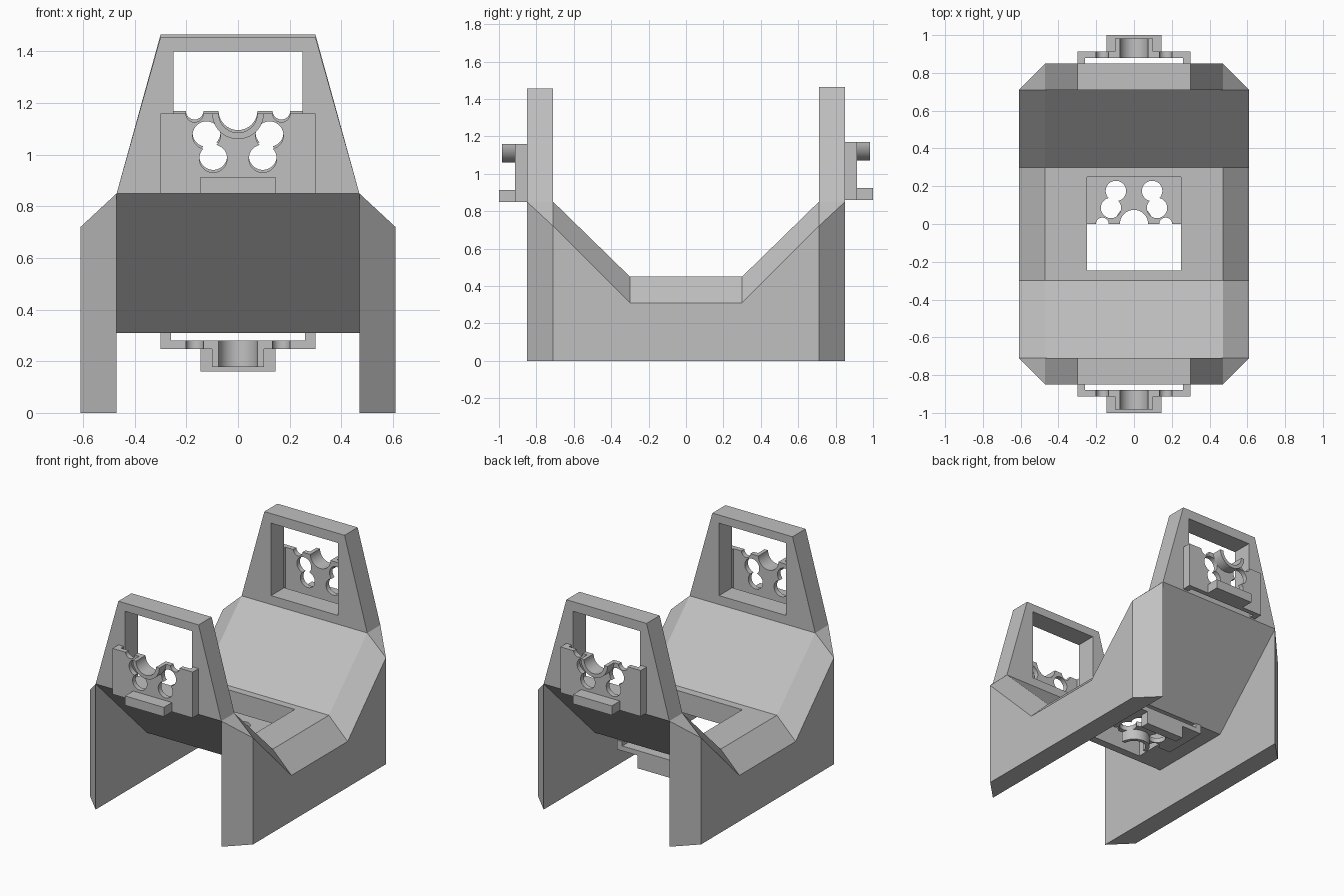
import bpy, bmesh, math
from mathutils import Matrix, Vector

if "Cube" in bpy.data.objects:
    bpy.data.objects.remove(bpy.data.objects["Cube"])

grey = bpy.data.materials.new("plain_grey")
grey.diffuse_color = (0.53, 0.53, 0.53, 1)
grey.use_nodes = True
grey.node_tree.nodes["Principled BSDF"].inputs["Base Color"].default_value = grey.diffuse_color


def finish(ob, mesh_edit=None):
    """Weld, orient and colour a mesh object."""
    bm = bmesh.new()
    bm.from_mesh(ob.data)
    bmesh.ops.remove_doubles(bm, verts=bm.verts, dist=0.0005)
    bmesh.ops.recalc_face_normals(bm, faces=bm.faces)
    bm.to_mesh(ob.data)
    bm.free()
    ob.data.materials.clear()
    ob.data.materials.append(grey)


def new_object(name, bm):
    me = bpy.data.meshes.new(name)
    bm.to_mesh(me)
    bm.free()
    ob = bpy.data.objects.new(name, me)
    bpy.context.collection.objects.link(ob)
    finish(ob)
    return ob


# ---------- cradle: side walls, floor, sloped panels and window towers ----------
XI, XO = 0.47, 0.61      # inner and outer wall faces
YF, YI, YO = 0.30, 0.71, 0.85   # floor edge, tower inside, tower outside
bm = bmesh.new()


def face(*pts):
    bm.faces.new([bm.verts.new(p) for p in pts])


def ring(a, b):
    """Quads between two closed loops of equal length."""
    n = len(a)
    for i in range(n):
        j = (i + 1) % n
        face(a[i], a[j], b[j], b[i])


def rect(x, y0, y1, z):
    return [(-x, y0, z), (x, y0, z), (x, y1, z), (-x, y1, z)]


# floor with square opening
hole_lo, hole_hi = rect(0.25, -0.245, 0.25, 0.31), rect(0.25, -0.245, 0.25, 0.45)
ring(rect(XI, -YF, YF, 0.31), hole_lo)
ring(rect(XI, -YF, YF, 0.45), hole_hi)
ring(hole_lo, hole_hi)

for s, top in ((-1, 1.455), (1, 1.465)):
    # sloped panel, upper and lower skins
    for y0, z0, y1 in ((YF, 0.45, YI), (YF, 0.31, YO)):
        face((-XI, s * y0, z0), (XI, s * y0, z0), (XI, s * y1, 0.85), (-XI, s * y1, 0.85))
    # tapered tower with window
    trap = [(-XI, 0.85), (XI, 0.85), (0.30, top), (-0.30, top)]
    win = [(-0.25, 0.91), (0.25, 0.91), (0.25, 1.40), (-0.25, 1.40)]
    loops = [[(x, s * y, z) for x, z in p] for p in (trap, win) for y in (YI, YO)]
    t_in, t_out, w_in, w_out = loops
    ring(t_in, w_in)
    ring(t_out, w_out)
    ring(w_in, w_out)
    for i in (1, 2, 3):
        j = (i + 1) % 4
        face(t_in[i], t_in[j], t_out[j], t_out[i])

for s in (-1, 1):
    a, b = s * XI, s * XO
    # wall: inner, outer and bottom faces
    inner = [(-YO, 0), (-YO, 0.85), (-YF, 0.31), (YF, 0.31), (YO, 0.85), (YO, 0)]
    outer = [(-YI, 0), (-YI, 0.72), (-YF, 0.31), (YF, 0.31), (YI, 0.72), (YI, 0)]
    face(*[(a, y, z) for y, z in inner])
    face(*[(b, y, z) for y, z in outer])
    face((a, -YO, 0), (b, -YI, 0), (b, YI, 0), (a, YO, 0))
    # bevelled rim, middle then both ends
    face((a, -YF, 0.45), (a, YF, 0.45), (b, YF, 0.31), (b, -YF, 0.31))
    for t in (-1, 1):
        face((a, t * YF, 0.45), (b, t * YF, 0.31), (b, t * YI, 0.72), (a, t * YI, 0.85))
        face((a, t * YI, 0.85), (a, t * YO, 0.85), (b, t * YI, 0.72))
        face((a, t * YO, 0), (b, t * YI, 0), (b, t * YI, 0.72), (a, t * YO, 0.85))
new_object("cradle_frame", bm)


# ---------- clip brackets, drawn in (across, up, outward) ----------
def arc(cx, cy, r, a0, a1, n=20):
    return [(cx + r * math.cos(a0 + (a1 - a0) * i / n),
             cy + r * math.sin(a0 + (a1 - a0) * i / n)) for i in range(n + 1)]


def keyhole(side):
    """Outline of two overlapping round holes."""
    c1, c2, r = Vector((side * 0.122, 0.225)), Vector((side * 0.096, 0.135)), 0.054
    d = c2 - c1
    th = math.atan2(d.y, d.x)
    h = math.acos(d.length / 2 / r)
    return (arc(*c1, r, th + h, th + math.tau - h, 28)[:-1] +
            arc(*c2, r, th + math.pi + h, th + 3 * math.pi - h, 28)[:-1])


def prism(name, outlines, w0, w1, matrix):
    """Extrude flat outlines (inner ones become holes) from w0 to w1."""
    cu = bpy.data.curves.new(name, 'CURVE')
    cu.dimensions, cu.fill_mode = '2D', 'BOTH'
    cu.extrude = (w1 - w0) / 2
    for pts in outlines:
        sp = cu.splines.new('POLY')
        sp.points.add(len(pts) - 1)
        for p, (x, y) in zip(sp.points, pts):
            p.co = (x, y, 0, 1)
        sp.use_cyclic_u = True
    ob = bpy.data.objects.new(name, cu)
    bpy.context.collection.objects.link(ob)
    bpy.ops.object.select_all(action='DESELECT')
    ob.select_set(True)
    bpy.context.view_layer.objects.active = ob
    bpy.ops.object.convert(target='MESH')
    ob = bpy.context.view_layer.objects.active
    ob.data.transform(matrix @ Matrix.Translation((0, 0, (w0 + w1) / 2)))
    finish(ob)
    bpy.ops.object.shade_smooth_by_angle(angle=math.radians(30))


def box(x0, x1, y0, y1):
    return [(x0, y0), (x1, y0), (x1, y1), (x0, y1)]


H = 0.31
plate = [(-0.30, 0), (0.30, 0), (0.30, H)]
for cx, r in ((0.168, 0.034), (0, 0.075), (-0.168, 0.034)):
    plate += arc(cx, H, r, 0, -math.pi)
plate.append((-0.30, H))
saddle = arc(0, H, 0.10, 0, -math.pi) + arc(0, H, 0.075, -math.pi, 0)

rx = Matrix.Rotation(math.pi / 2, 4, 'X')
places = {
    "front": Matrix.Translation((0, -0.85, 0.85)) @ rx,
    "back": Matrix.Translation((0, 0.85, 0.86)) @ Matrix.Rotation(math.pi, 4, 'Z') @ rx,
    "bottom": Matrix.Translation((0, H, 0.31)) @ Matrix.Rotation(math.pi, 4, 'X'),
}
for where, m in places.items():
    prism(where + "_bracket_plate", [plate, keyhole(-1), keyhole(1)], 0.03, 0.063, m)
    prism(where + "_bracket_left_flange", [box(-0.30, -0.26, 0, H)], 0, 0.03, m)
    prism(where + "_bracket_right_flange", [box(0.26, 0.30, 0, H)], 0, 0.03, m)
    prism(where + "_bracket_saddle", [saddle], 0.063, 0.133, m)
    prism(where + "_bracket_shelf", [box(-0.145, 0.145, 0, 0.063)], 0.063, 0.15, m)
